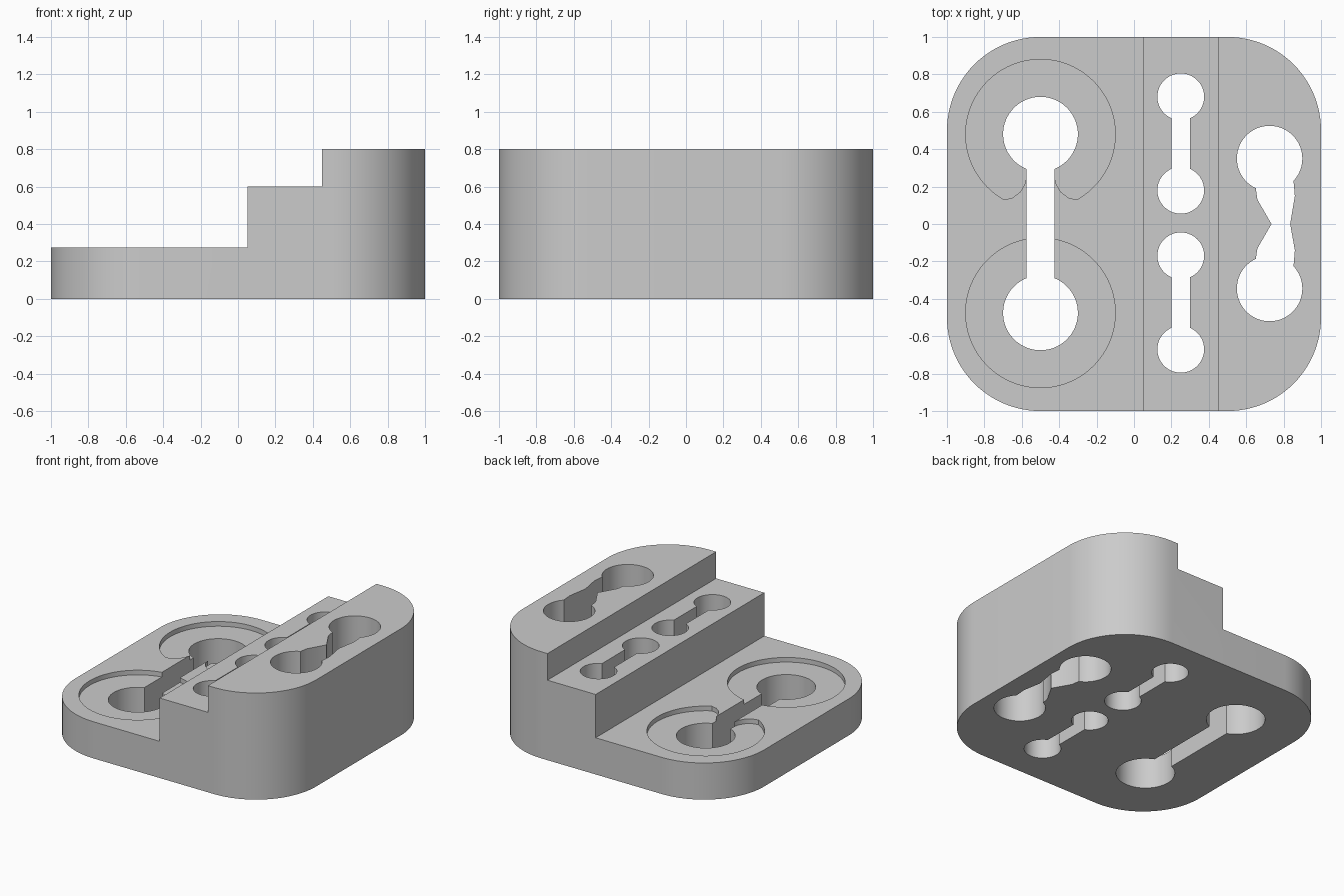
import bpy, bmesh
from math import sin, cos, asin, pi, radians

cube = bpy.data.objects.get("Cube")
if cube:
    bpy.data.objects.remove(cube, do_unlink=True)

grey = bpy.data.materials.new("plain grey")
grey.use_nodes = True
grey.diffuse_color = (0.6, 0.6, 0.6, 1)
grey.node_tree.nodes["Principled BSDF"].inputs["Base Color"].default_value = (0.6, 0.6, 0.6, 1)


def arc(cx, cy, r, a0, a1, n=48):
    return [(cx + r * cos(a0 + (a1 - a0) * i / n), cy + r * sin(a0 + (a1 - a0) * i / n))
            for i in range(n + 1)]


def prism(name, outline, low, high, along_y=False):
    """Extrude an outline along z, or an x-z profile along y."""
    bm = bmesh.new()
    place = (lambda p, d: (p[0], d, p[1])) if along_y else (lambda p, d: (*p, d))
    face = bm.faces.new([bm.verts.new(place(p, low)) for p in outline])
    new = bmesh.ops.extrude_face_region(bm, geom=[face])["geom"]
    step = (0, high - low, 0) if along_y else (0, 0, high - low)
    bmesh.ops.translate(bm, vec=step, verts=[v for v in new if isinstance(v, bmesh.types.BMVert)])
    bmesh.ops.recalc_face_normals(bm, faces=bm.faces)
    mesh = bpy.data.meshes.new(name)
    bm.to_mesh(mesh)
    bm.free()
    mesh.materials.append(grey)
    obj = bpy.data.objects.new(name, mesh)
    bpy.context.collection.objects.link(obj)
    return obj


def combine(target, tool, operation="DIFFERENCE"):
    """Apply a boolean and discard its tool."""
    mod = target.modifiers.new("cut", "BOOLEAN")
    mod.operation, mod.object, mod.solver = operation, tool, "EXACT"
    tool.hide_render = True
    bpy.context.view_layer.objects.active = target
    bpy.ops.object.modifier_apply(modifier=mod.name)
    bpy.data.objects.remove(tool, do_unlink=True)


def keyhole(cx, y0, y1, r, half):
    """Two round holes joined by a straight slot."""
    a = asin(half / r)
    return (arc(cx, y1, r, -pi / 2 + a, 3 * pi / 2 - a)
            + arc(cx, y0, r, pi / 2 + a, 5 * pi / 2 - a))


# Rounded block, trimmed to a three-level stair
corners = [(0.5, 0.5), (-0.5, 0.5), (-0.5, -0.5), (0.5, -0.5)]
outline = [p for i, c in enumerate(corners)
           for p in arc(*c, 0.5, i * pi / 2, (i + 1) * pi / 2, 24)]
block = prism("stepped_block", outline, 0, 0.8)
stair = [(-1.2, -0.2), (1.2, -0.2), (1.2, 1), (0.45, 1), (0.45, 0.6),
         (0.05, 0.6), (0.05, 0.275), (-1.2, 0.275)]
combine(block, prism("stair_profile", stair, -1.2, 1.2, True), "INTERSECT")

# Shallow recesses on the low step; the rear one has curled lips beside the slot
floor = 0.24
combine(block, prism("front_recess", arc(-0.5, -0.475, 0.4, 0, 2 * pi * 95 / 96, 95), floor, 0.4))
lip = [(0.15, 0.14), (0.11, 0.17), (0.085, 0.21), (0.075, 0.25)]
rear = arc(-0.5, 0.48, 0.4, radians(-61), radians(241), 90)
rear += [(-0.5 - x, y) for x, y in lip] + [(-0.5 + x, y) for x, y in reversed(lip)]
combine(block, prism("rear_recess", rear, floor, 0.4))

# Through holes: one large, two small
for args in [(-0.5, -0.475, 0.48, 0.2, 0.075),
             (0.25, 0.18, 0.68, 0.125, 0.05),
             (0.25, -0.67, -0.17, 0.125, 0.05)]:
    combine(block, prism("slot_cutter", keyhole(*args), -0.2, 1))

# Pinched hole on the high step
right_neck = [(0.86, -0.14), (0.835, 0), (0.86, 0.15)]
left_neck = [(0.66, 0.13), (0.735, 0), (0.66, -0.13)]
pinched = (arc(0.725, 0.35, 0.175, radians(-43), radians(245)) + left_neck
           + arc(0.725, -0.345, 0.175, radians(115), radians(403)) + right_neck)
combine(block, prism("pinched_cutter", pinched, -0.2, 1))

# Smooth the curved walls, keep the edges crisp
bpy.ops.object.select_all(action="DESELECT")
block.select_set(True)
bpy.context.view_layer.objects.active = block
bpy.ops.object.shade_smooth_by_angle(angle=radians(25))
